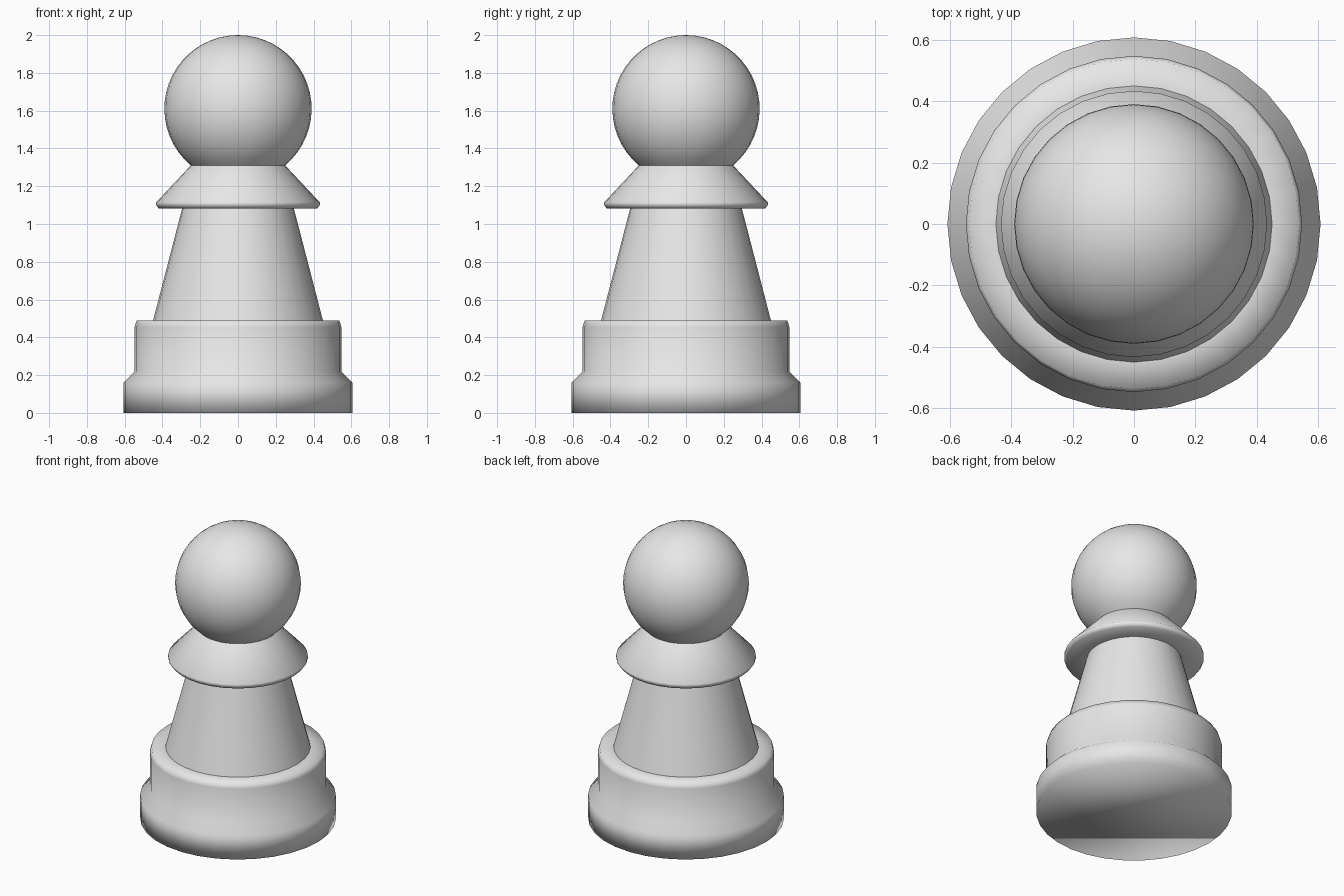
import bpy, bmesh
from math import sin, cos, pi, radians

SIDES = 32

cube = bpy.data.objects.get("Cube")
if cube:
    bpy.data.objects.remove(cube, do_unlink=True)

grey = bpy.data.materials.new("light grey")
grey.use_nodes = True
grey.diffuse_color = (0.8, 0.8, 0.8, 1)
grey.node_tree.nodes["Principled BSDF"].inputs["Base Color"].default_value = grey.diffuse_color


def lathe(name, profile, cap_bottom=False):
    """Turn a bottom-to-top (radius, height) profile around z, smooth shaded."""
    bm = bmesh.new()
    rings = []
    for r, z in profile:
        if r < 1e-4:
            rings.append([bm.verts.new((0, 0, z))] * SIDES)
        else:
            rings.append([bm.verts.new((r * cos(2 * pi * i / SIDES), r * sin(2 * pi * i / SIDES), z))
                          for i in range(SIDES)])
    for low, high in zip(rings, rings[1:]):
        for i in range(SIDES):
            j = (i + 1) % SIDES
            corners = dict.fromkeys((low[i], low[j], high[j], high[i]))
            bm.faces.new(list(corners))
    if cap_bottom:
        bm.faces.new(rings[0][::-1])
    for face in bm.faces:
        face.smooth = True
    mesh = bpy.data.meshes.new(name)
    bm.to_mesh(mesh)
    bm.free()
    mesh.materials.append(grey)
    obj = bpy.data.objects.new(name, mesh)
    bpy.context.collection.objects.link(obj)
    return obj


# Stepped foot with a sloped shoulder and a softened top rim
lathe("base", [(0.607, 0), (0.607, 0.16), (0.547, 0.22), (0.547, 0.455),
               (0.537, 0.49), (0.44, 0.49)], cap_bottom=True)

# Tapered stem
lathe("body", [(0.45, 0.488), (0.295, 1.085)])

# Flared collar with a narrow rim and a flat underside
lathe("collar", [(0.28, 1.083), (0.42, 1.083), (0.433, 1.1), (0.433, 1.115), (0.25, 1.31)])

# Ball head, cut off where it meets the collar
RADIUS, CENTRE, RINGS = 0.39, 1.61, 20
start = radians(-50.3)
angles = [start + (pi / 2 - start) * k / RINGS for k in range(RINGS + 1)]
lathe("head", [(RADIUS * cos(a), CENTRE + RADIUS * sin(a)) for a in angles])
